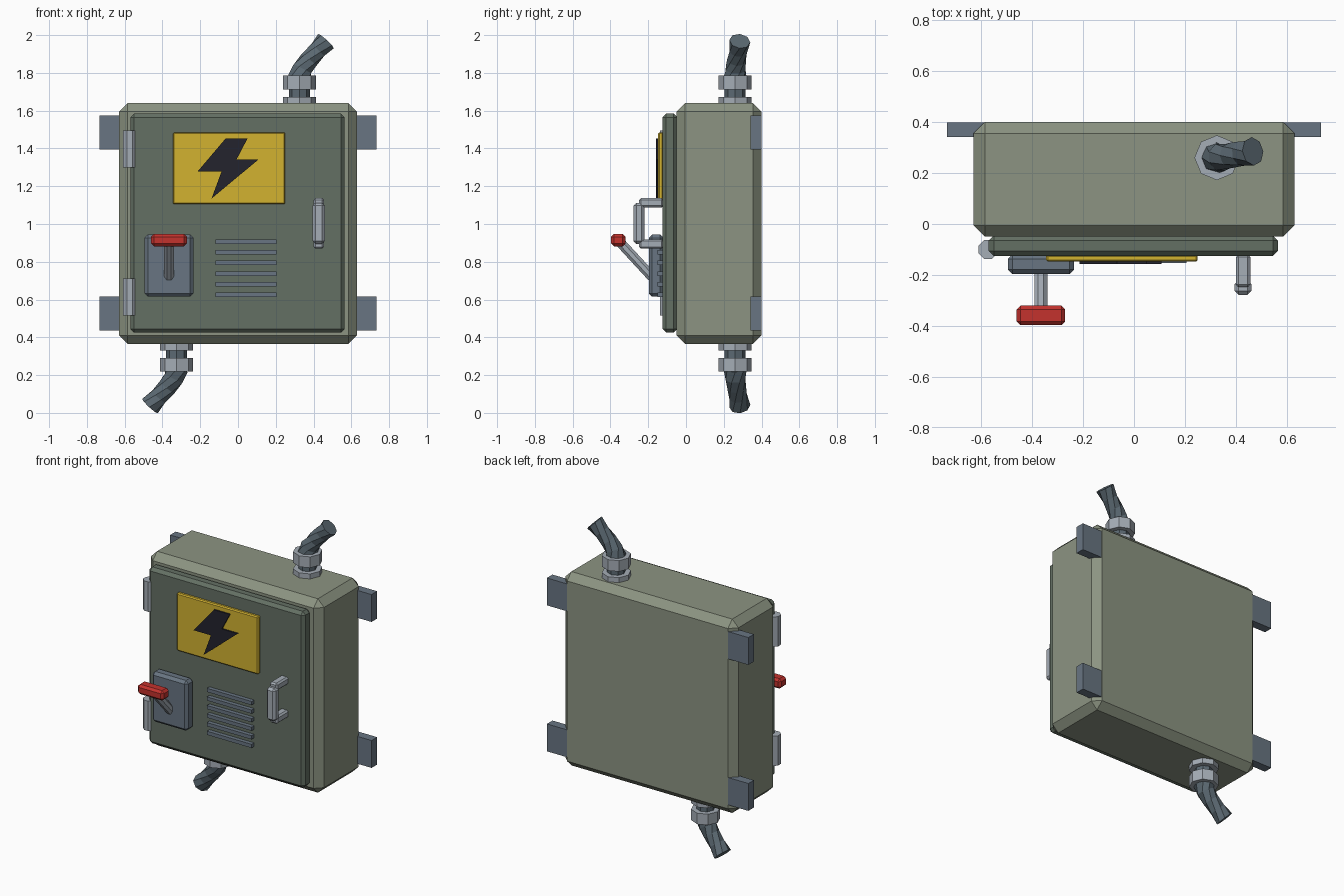
import bpy, bmesh, math
from mathutils import Vector

default = bpy.data.objects.get("Cube")
if default:
    bpy.data.objects.remove(default, do_unlink=True)


def linear(c):
    c /= 255
    return c / 12.92 if c <= 0.04045 else ((c + 0.055) / 1.055) ** 2.4


def material(name, r, g, b):
    m = bpy.data.materials.new(name)
    m.use_nodes = True
    col = (linear(r), linear(g), linear(b), 1)
    m.diffuse_color = col
    m.node_tree.nodes["Principled BSDF"].inputs["Base Color"].default_value = col
    return m


BODY = material("sage green paint", 140, 148, 130)
DOOR = material("dark green paint", 100, 112, 100)
YELLOW = material("warning yellow", 210, 178, 48)
BLACK = material("near black", 35, 35, 45)
RED = material("red grip", 195, 50, 45)
STEEL = material("blue grey steel", 104, 117, 130)
LIGHT = material("light metal", 165, 173, 182)
CABLE = material("cable grey", 92, 106, 115)


def finish(name, bm, mat):
    bmesh.ops.recalc_face_normals(bm, faces=bm.faces)
    mesh = bpy.data.meshes.new(name)
    bm.to_mesh(mesh)
    bm.free()
    mesh.materials.append(mat)
    obj = bpy.data.objects.new(name, mesh)
    bpy.context.collection.objects.link(obj)
    return obj


def box(name, xs, ys, zs, mat, bevel=0.0):
    """Box from x, y and z ranges, with chamfered edges."""
    bm = bmesh.new()
    bmesh.ops.create_cube(bm, size=1)
    for v in bm.verts:
        v.co = [(a + b) / 2 + c * (b - a) for c, (a, b) in zip(v.co, (xs, ys, zs))]
    if bevel:
        bmesh.ops.bevel(bm, geom=bm.edges[:], offset=bevel, segments=1,
                        profile=0.5, affect='EDGES')
    return finish(name, bm, mat)


def rod(name, a, b, radius, mat, bevel=0.0, turn=0.0):
    """Eight-sided rod between two points."""
    a, b = Vector(a), Vector(b)
    bm = bmesh.new()
    bmesh.ops.create_cone(bm, cap_ends=True, segments=8, radius1=radius,
                          radius2=radius, depth=(b - a).length)
    if bevel:
        rims = [e for e in bm.edges if abs(e.verts[0].co.z - e.verts[1].co.z) < 1e-5]
        bmesh.ops.bevel(bm, geom=rims, offset=bevel, segments=1, affect='EDGES')
    q = Vector((0, 0, 1)).rotation_difference(b - a)
    for v in bm.verts:
        x, y, z = v.co
        p = Vector((x * math.cos(turn) - y * math.sin(turn),
                    x * math.sin(turn) + y * math.cos(turn), z))
        v.co = q @ p + (a + b) / 2
    return finish(name, bm, mat)


def twisted_cable(name, path, radii, twist, mat):
    """Octagon rings lofted along a path, each turned a little further."""
    path = [Vector(p) for p in path]
    bm = bmesh.new()
    rings = []
    for i, (p, r) in enumerate(zip(path, radii)):
        tangent = path[min(i + 1, len(path) - 1)] - path[max(i - 1, 0)]
        q = Vector((0, 0, 1 if tangent.z > 0 else -1)).rotation_difference(tangent)
        ring = []
        for k in range(8):
            t = k * math.tau / 8 + i * twist
            ring.append(bm.verts.new(p + q @ Vector((r * math.cos(t), r * math.sin(t), 0))))
        rings.append(ring)
    for lo, hi in zip(rings, rings[1:]):
        for k in range(8):
            n = (k + 1) % 8
            bm.faces.new((lo[k], lo[n], hi[n], hi[k]))
    bm.faces.new(rings[0])
    bm.faces.new(rings[-1])
    return finish(name, bm, mat)


# Cabinet and door
box("cabinet", (-0.63, 0.63), (-0.05, 0.4), (0.365, 1.64), BODY, 0.045)
box("door", (-0.57, 0.565), (-0.125, -0.045), (0.425, 1.585), DOOR, 0.02)

# Wall brackets
for side, sx in (("left", 1), ("right", -1)):
    for level, z in (("upper", 1.485), ("lower", 0.525)):
        box(f"{level}_{side}_bracket", sorted((sx * 0.53, sx * 0.733)),
            (0.341, 0.399), (z - 0.09, z + 0.09), STEEL)

# Hinges
for level, z in (("upper", 1.397), ("lower", 0.613)):
    rod(f"{level}_hinge", (-0.573, -0.1, z - 0.098), (-0.573, -0.1, z + 0.098),
        0.04, LIGHT, turn=math.pi / 8)

# Warning sign with lightning bolt
box("warning_sign", (-0.345, 0.25), (-0.148, -0.12), (1.105, 1.485), YELLOW, 0.007)
bolt = [(-0.066, 1.452), (0.05, 1.452), (-0.008, 1.341), (0.108, 1.341),
        (-0.14, 1.135), (-0.087, 1.278), (-0.214, 1.278)]
bm = bmesh.new()
face = bm.faces.new([bm.verts.new((x, -0.148, z)) for x, z in bolt])
extruded = bmesh.ops.extrude_face_region(bm, geom=[face])["geom"]
bmesh.ops.translate(bm, vec=(0, -0.0095, 0),
                    verts=[g for g in extruded if isinstance(g, bmesh.types.BMVert)])
finish("lightning_bolt", bm, BLACK)

# Vent slats
for i in range(6):
    z = 0.625 + i * 0.0564
    box(f"vent_slat_{i + 1}", (-0.12, 0.205), (-0.152, -0.12), (z - 0.012, z + 0.012), STEEL)

# Switch plate, lever and grip
box("switch_plate", (-0.495, -0.235), (-0.197, -0.12), (0.615, 0.945), STEEL, 0.018)
rod("switch_lever", (-0.365, -0.18, 0.72), (-0.365, -0.36, 0.915), 0.028, LIGHT,
    turn=math.pi / 8)
box("switch_grip", (-0.46, -0.27), (-0.397, -0.32), (0.882, 0.947), RED, 0.015)

# Door handle
box("handle_grip", (0.395, 0.46), (-0.278, -0.22), (0.895, 1.112), LIGHT, 0.015)
for level, z in (("upper", 1.112), ("lower", 0.894)):
    box(f"handle_{level}_arm", (0.4, 0.456), (-0.248, -0.12), (z - 0.025, z + 0.025),
        LIGHT, 0.01)

# Cable glands and twisted cables, the bottom one being the top one turned over
for level, s in (("top", 1), ("bottom", -1)):
    def at(x, y, z, s=s):
        return (s * x, y, z if s > 0 else 2.004 - z)
    for part, z0, z1, r, mat in (("flange", 1.635, 1.673, 0.088, LIGHT),
                                 ("neck", 1.66, 1.73, 0.055, CABLE),
                                 ("nut", 1.713, 1.785, 0.088, LIGHT)):
        rod(f"{level}_gland_{part}", at(0.325, 0.26, z0), at(0.325, 0.26, z1), r, mat)
    twisted_cable(f"{level}_cable",
                  [at(0.325, 0.26, 1.77), at(0.34, 0.262, 1.82), at(0.375, 0.268, 1.868),
                   at(0.42, 0.276, 1.918), at(0.466, 0.285, 1.968)],
                  [0.062, 0.056, 0.05, 0.05, 0.056], s * 0.4, CABLE)
